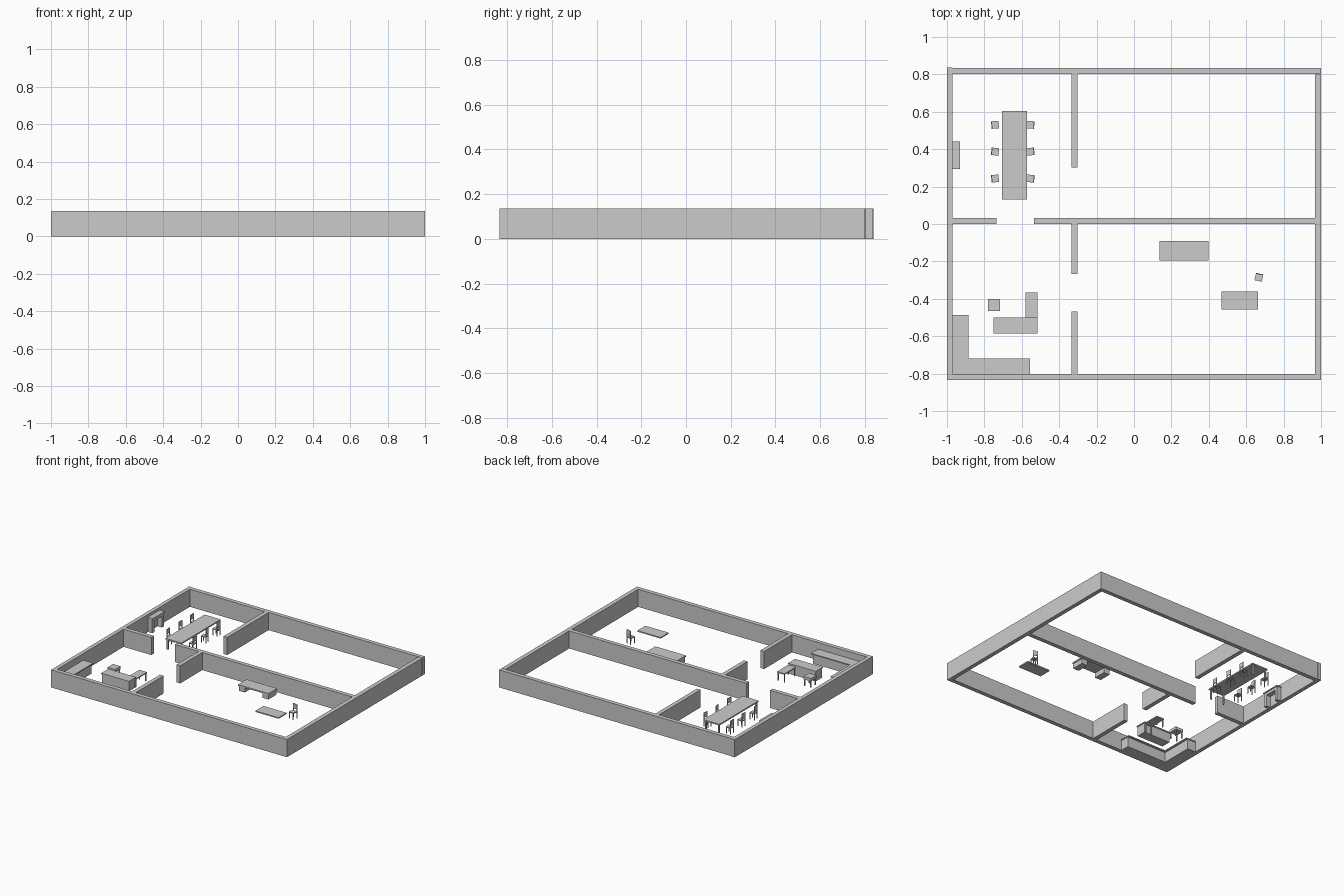
import bpy
from math import radians, cos, sin


def box(name, x0, x1, y0, y1, z0, z1):
    """Box from its min / max extents."""
    bpy.ops.mesh.primitive_cube_add(size=1)
    o = bpy.context.object
    o.name = name
    o.scale = (x1 - x0, y1 - y0, z1 - z0)
    o.location = ((x0 + x1) / 2, (y0 + y1) / 2, (z0 + z1) / 2)
    return o


def legs(name, x0, x1, y0, y1, top, t=0.007):
    """Four square legs inside a rectangle."""
    for x in (x0, x1 - t):
        for y in (y0, y1 - t):
            box(name, x, x + t, y, y + t, 0, top)


def chair(cx, cy, angle, w=0.04):
    """Chair whose backrest is on local +x, turned by angle in degrees."""
    h, t = w / 2, 0.005
    parts = [box("chair_seat", -h, h, -h, h, 0.045, 0.052)]
    for x in (-h, h - t):
        for y in (-h, h - t):
            parts.append(box("chair_leg", x, x + t, y, y + t, 0, 0.046))
    for y in (-h, h - t):
        parts.append(box("chair_back_post", h - t, h, y, y + t, 0.05, 0.075))
    parts.append(box("chair_backrest", h - t, h, -h, h, 0.068, 0.105))
    a = radians(angle)
    for p in parts:
        x, y, z = p.location
        p.location = (cx + x * cos(a) - y * sin(a), cy + x * sin(a) + y * cos(a), z)
        p.rotation_euler.z = a


# Outer and inner walls
H = 0.135
for name, x0, x1, y0, y1 in (
    ("left_wall", -1, -0.97, -0.835, 0.838),
    ("back_wall", -0.97, 1, 0.803, 0.835),
    ("right_wall", 0.968, 1, -0.803, 0.8),
    ("front_wall", -0.97, 1, -0.835, -0.803),
    ("middle_wall_left", -0.97, -0.735, 0, 0.032),
    ("middle_wall_right", -0.535, 0.968, 0, 0.032),
    ("cross_wall_back", -0.335, -0.303, 0.302, 0.803),
    ("cross_wall_middle", -0.335, -0.303, -0.267, 0),
    ("cross_wall_front", -0.335, -0.303, -0.803, -0.468),
):
    box(name, x0, x1, y0, y1, 0, H)

# Dining table with six chairs
box("dining_table_top", -0.707, -0.571, 0.13, 0.605, 0.076, 0.086)
legs("dining_table_leg", -0.70, -0.578, 0.137, 0.598, 0.077, 0.01)
for y, turn in ((0.53, 3), (0.387, -7), (0.243, 4)):
    chair(-0.743, y, 180 + turn)
    chair(-0.553, y, -turn)

# Fireplace surround on the left wall
for y in (0.297, 0.413):
    box("fireplace_side", -0.97, -0.935, y, y + 0.025, 0, 0.095)
box("fireplace_lintel", -0.97, -0.935, 0.297, 0.438, 0.085, 0.105)
box("fireplace_mantel", -0.97, -0.93, 0.293, 0.442, 0.105, 0.114)

# L-shaped kitchen counter
box("counter_base_left", -0.97, -0.9, -0.803, -0.49, 0, 0.076)
box("counter_base_front", -0.9, -0.56, -0.803, -0.735, 0, 0.076)
box("counter_top_left", -0.97, -0.886, -0.803, -0.487, 0.076, 0.084)
box("counter_top_front", -0.886, -0.556, -0.803, -0.72, 0.076, 0.084)

# Kitchen island with side table and stool
box("island_base", -0.745, -0.52, -0.58, -0.505, 0, 0.073)
box("island_top", -0.75, -0.515, -0.586, -0.5, 0.073, 0.081)
box("side_table_top", -0.58, -0.515, -0.5, -0.366, 0.06, 0.068)
legs("side_table_leg", -0.577, -0.518, -0.498, -0.37, 0.061)
box("stool_seat", -0.78, -0.716, -0.466, -0.4, 0.05, 0.072)
legs("stool_leg", -0.778, -0.718, -0.464, -0.402, 0.051, 0.008)

# Desk with hanging drawer units
box("desk_top", 0.137, 0.397, -0.196, -0.092, 0.072, 0.082)
for x in (0.142, 0.342):
    box("desk_drawers", x, x + 0.05, -0.192, -0.096, 0.034, 0.073)

# Low slab table and its chair
box("slab_table_top", 0.467, 0.664, -0.457, -0.36, 0.06, 0.069)
chair(0.668, -0.285, 78)
